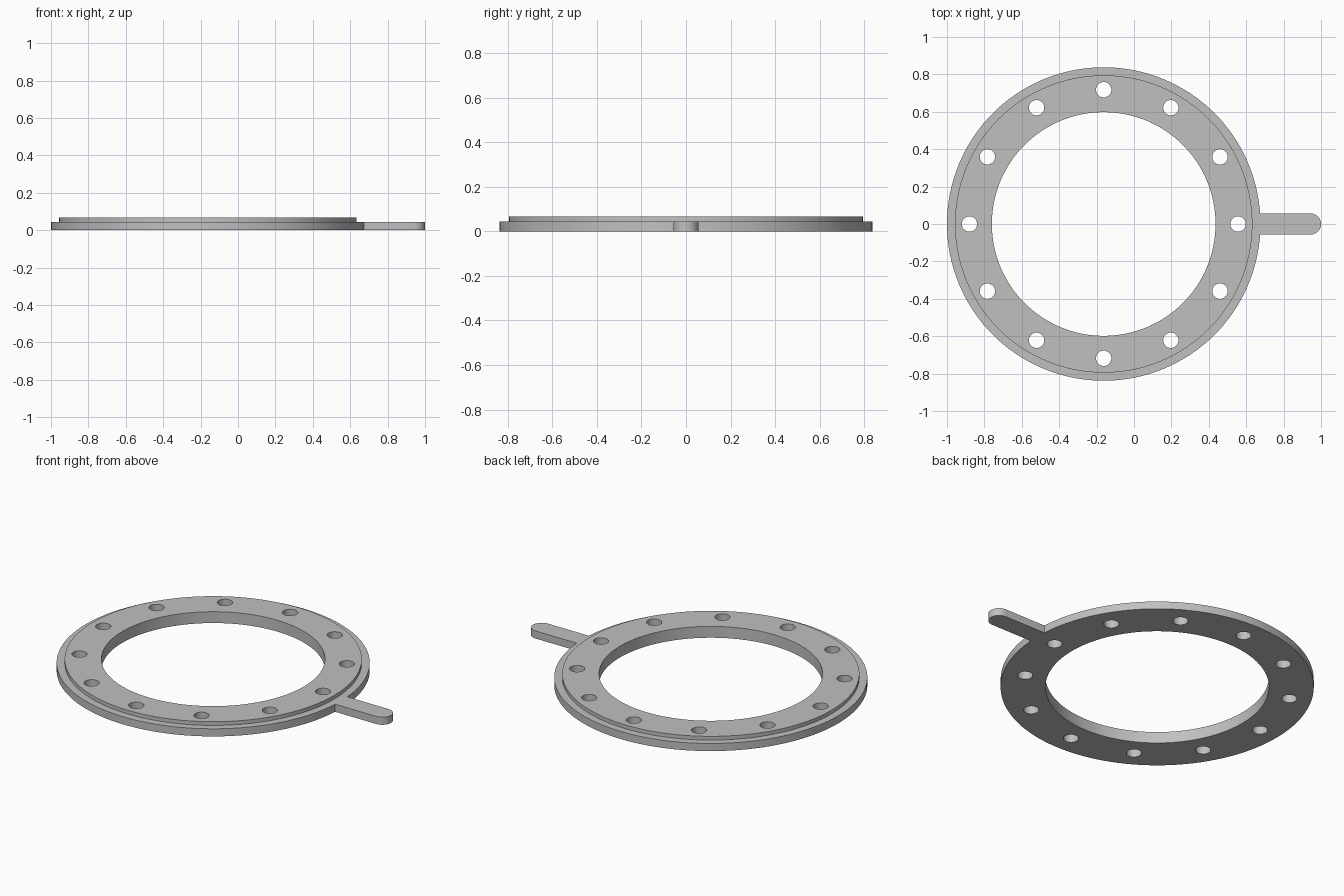
import bpy, bmesh, math
from mathutils import Matrix, Vector

if "Cube" in bpy.data.objects:
    bpy.data.objects.remove(bpy.data.objects["Cube"])

CX = -0.162            # ring centre
R_OUT, R_STEP, R_IN = 0.838, 0.795, 0.598
Z_FLANGE, Z_TOP = 0.045, 0.067
SEGMENTS = 128

grey = bpy.data.materials.new("plain_grey")
grey.use_nodes = True
colour = (0.53, 0.53, 0.53, 1)
grey.diffuse_color = colour
grey.node_tree.nodes["Principled BSDF"].inputs["Base Color"].default_value = colour


def make_object(name, bm):
    bmesh.ops.recalc_face_normals(bm, faces=bm.faces)
    mesh = bpy.data.meshes.new(name)
    bm.to_mesh(mesh)
    bm.free()
    mesh.materials.append(grey)
    obj = bpy.data.objects.new(name, mesh)
    bpy.context.collection.objects.link(obj)
    return obj


def boolean(target, tool, operation):
    mod = target.modifiers.new(tool.name, "BOOLEAN")
    mod.operation, mod.object, mod.solver = operation, tool, "EXACT"
    bpy.context.view_layer.objects.active = target
    bpy.ops.object.modifier_apply(modifier=mod.name)
    bpy.data.objects.remove(tool)


# Stepped ring: cross-section turned about the vertical axis
profile = [(R_IN, 0), (R_OUT, 0), (R_OUT, Z_FLANGE),
           (R_STEP, Z_FLANGE), (R_STEP, Z_TOP), (R_IN, Z_TOP)]
bm = bmesh.new()
loops = []
for i in range(SEGMENTS):
    a = math.tau * i / SEGMENTS
    loops.append([bm.verts.new((CX + r * math.cos(a), r * math.sin(a), z))
                  for r, z in profile])
for i in range(SEGMENTS):
    here, after = loops[i], loops[(i + 1) % SEGMENTS]
    for j in range(len(profile)):
        k = (j + 1) % len(profile)
        bm.faces.new((here[j], after[j], after[k], here[k]))
ring = make_object("flange_ring", bm)

# Handle tab with a round end, starting inside the flange
half = 0.057
outline = [(0.65, half), (0.65, -half)]
for i in range(25):
    a = -math.pi / 2 + math.pi * i / 24
    outline.append((1 - half + half * math.cos(a), half * math.sin(a)))
bm = bmesh.new()
base = bm.faces.new([bm.verts.new((x, y, 0)) for x, y in outline])
out = bmesh.ops.extrude_face_region(bm, geom=[base])
bmesh.ops.translate(bm, vec=Vector((0, 0, Z_FLANGE)),
                    verts=[v for v in out["geom"] if isinstance(v, bmesh.types.BMVert)])
boolean(ring, make_object("handle_tab", bm), "UNION")

# Twelve bolt holes
bm = bmesh.new()
for i in range(12):
    spot = Matrix.Rotation(math.tau * i / 12, 4, "Z") @ Vector((0.718, 0, Z_TOP / 2))
    bmesh.ops.create_cone(bm, cap_ends=True, segments=40, radius1=0.041, radius2=0.041,
                          depth=0.2, matrix=Matrix.Translation(spot + Vector((CX, 0, 0))))
boolean(ring, make_object("bolt_holes", bm), "DIFFERENCE")

# Smooth round walls, sharp edges kept
bpy.ops.object.select_all(action="DESELECT")
ring.select_set(True)
bpy.context.view_layer.objects.active = ring
bpy.ops.object.shade_smooth_by_angle(angle=math.radians(30))
